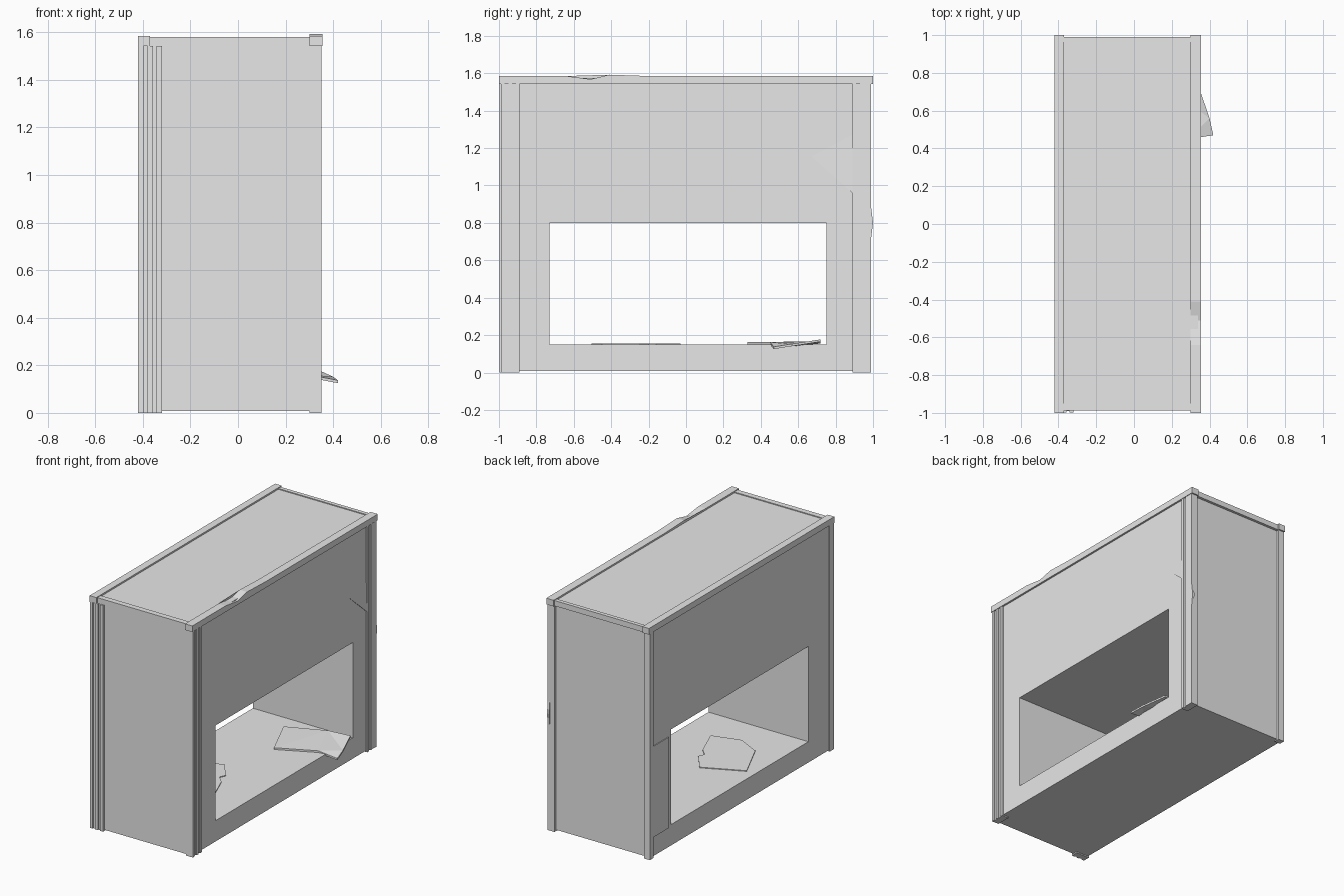
import bpy
import bmesh
from mathutils import Vector

cube = bpy.data.objects.get("Cube")
if cube:
    bpy.data.objects.remove(cube, do_unlink=True)

grey = bpy.data.materials.new("plain_grey")
grey.use_nodes = True
grey.diffuse_color = (0.8, 0.8, 0.8, 1)
grey.node_tree.nodes["Principled BSDF"].inputs["Base Color"].default_value = (0.8, 0.8, 0.8, 1)


def finish(name, bm):
    bmesh.ops.recalc_face_normals(bm, faces=bm.faces)
    mesh = bpy.data.meshes.new(name)
    bm.to_mesh(mesh)
    bm.free()
    mesh.materials.append(grey)
    obj = bpy.data.objects.new(name, mesh)
    bpy.context.collection.objects.link(obj)
    return obj


def box(name, xs, ys, zs):
    bm = bmesh.new()
    bmesh.ops.create_cube(bm, size=1)
    for v in bm.verts:
        v.co = [r[0] if c < 0 else r[1] for c, r in zip(v.co, (xs, ys, zs))]
    return finish(name, bm)


def prism(name, points, offset):
    """Outline of 3D points swept along an offset."""
    bm = bmesh.new()
    a = [bm.verts.new(p) for p in points]
    b = [bm.verts.new(Vector(p) + Vector(offset)) for p in points]
    n = len(a)
    if n > 3:
        bmesh.ops.triangulate(bm, faces=[bm.faces.new(a), bm.faces.new(b[::-1])])
    else:
        bm.faces.new(a)
        bm.faces.new(b[::-1])
    for i in range(n):
        j = (i + 1) % n
        bm.faces.new((a[i], a[j], b[j], b[i]))
    return finish(name, bm)


def rect(x, y0, y1, z0, z1):
    return [(x, y0, z0), (x, y1, z0), (x, y1, z1), (x, y0, z1)]


# Main body with a rectangular opening through its thickness
X0, X1 = -0.413, 0.342
FRONT, BACK = -0.985, 0.972
TRIM_TOP, TOP = 1.543, 1.585
bm = bmesh.new()
outer, inner = [], []
for x in (X0, X1):
    outer.append([bm.verts.new(p) for p in rect(x, FRONT, BACK, 0.008, TRIM_TOP)])
    inner.append([bm.verts.new(p) for p in rect(x, -0.73, 0.75, 0.15, 0.8)])
for i in range(4):
    j = (i + 1) % 4
    for o, n in zip(outer, inner):
        bm.faces.new((o[i], o[j], n[j], n[i]))
    for loop in (outer, inner):
        bm.faces.new((loop[0][i], loop[0][j], loop[1][j], loop[1][i]))
finish("body", bm)

# Corner posts on the back
box("back_post_right", (-0.42, -0.375), (0.95, 0.99), (0, TRIM_TOP))
box("back_post_left", (0.31, 0.35), (0.95, 0.99), (0, TRIM_TOP))

# Fluted trim: a shallow base with three raised ribs
for side, name in ((-1, "front"), (1, "rear")):
    ends = sorted((side * 0.9, side * 0.99))
    box(f"{name}_side_trim_base", (0.3, 0.345), ends, (0, TRIM_TOP))
    for i, inset in enumerate((0.01, 0.05, 0.09)):
        ys = sorted((side * (1 - inset), side * (0.98 - inset)))
        box(f"{name}_side_trim_rib_{i}", (0.3, 0.352), ys, (0, TRIM_TOP))
box("front_trim_base", (-0.415, -0.32), (-0.99, -0.95), (0, TRIM_TOP))
for i, x in enumerate((-0.42, -0.38, -0.342)):
    box(f"front_trim_rib_{i}", (x, x + 0.022), (-0.998, -0.95), (0, TRIM_TOP))

# Top panel framed by rails; the left rail is chipped and buckled
box("top_panel", (-0.4, 0.34), (-0.97, 0.97), (1.53, 1.574))
box("right_top_rail", (-0.42, -0.37), (-1, 1), (TRIM_TOP, TOP))
edge = [(-1, TRIM_TOP), (1, TRIM_TOP), (1, TOP), (-0.2, TOP), (-0.41, 1.592),
        (-0.51, 1.568), (-0.64, TOP), (-1, TOP)]
prism("left_top_rail", [(0.3, y, z) for y, z in edge], (0.055, 0, 0))
box("front_top_rail", (-0.37, 0.3), (-0.988, -0.95), (TRIM_TOP, 1.58))
box("back_top_rail", (-0.37, 0.3), (0.963, 0.99), (TRIM_TOP, 1.58))

# Shallow raised plate beside the opening
box("side_plate", (-0.418, -0.41), (0.78, 0.95), (0.14, 0.76))

# Broken board pieces lying on the opening floor
board = [(-0.09, 0.62, 0.15), (0.04, 0.33, 0.15), (0.29, 0.45, 0.15),
         (0.42, 0.47, 0.125), (0.40, 0.56, 0.14), (0.345, 0.72, 0.165), (0.175, 0.72, 0.155)]
prism("loose_board", board, (0, 0, 0.012))
shard = [(-0.08, -0.03), (0.02, -0.16), (0.0, -0.2), (0.05, -0.25), (0.13, -0.45),
         (-0.066, -0.506), (-0.225, -0.426), (-0.35, -0.155)]
prism("loose_shard", [(x, y, 0.145) for x, y in shard], (0, 0, 0.01))

# Peeled flap and splintered corner
prism("peeled_flap", [(0.34, 0.62, 1.2), (0.351, 0.9, 0.95), (0.34, 0.9, 1.35)], (-0.004, 0, 0))
prism("corner_splinter", [(0.335, 0.985, 0.92), (0.335, 1.0, 0.8), (0.335, 0.985, 0.68)], (0.015, 0, 0))
